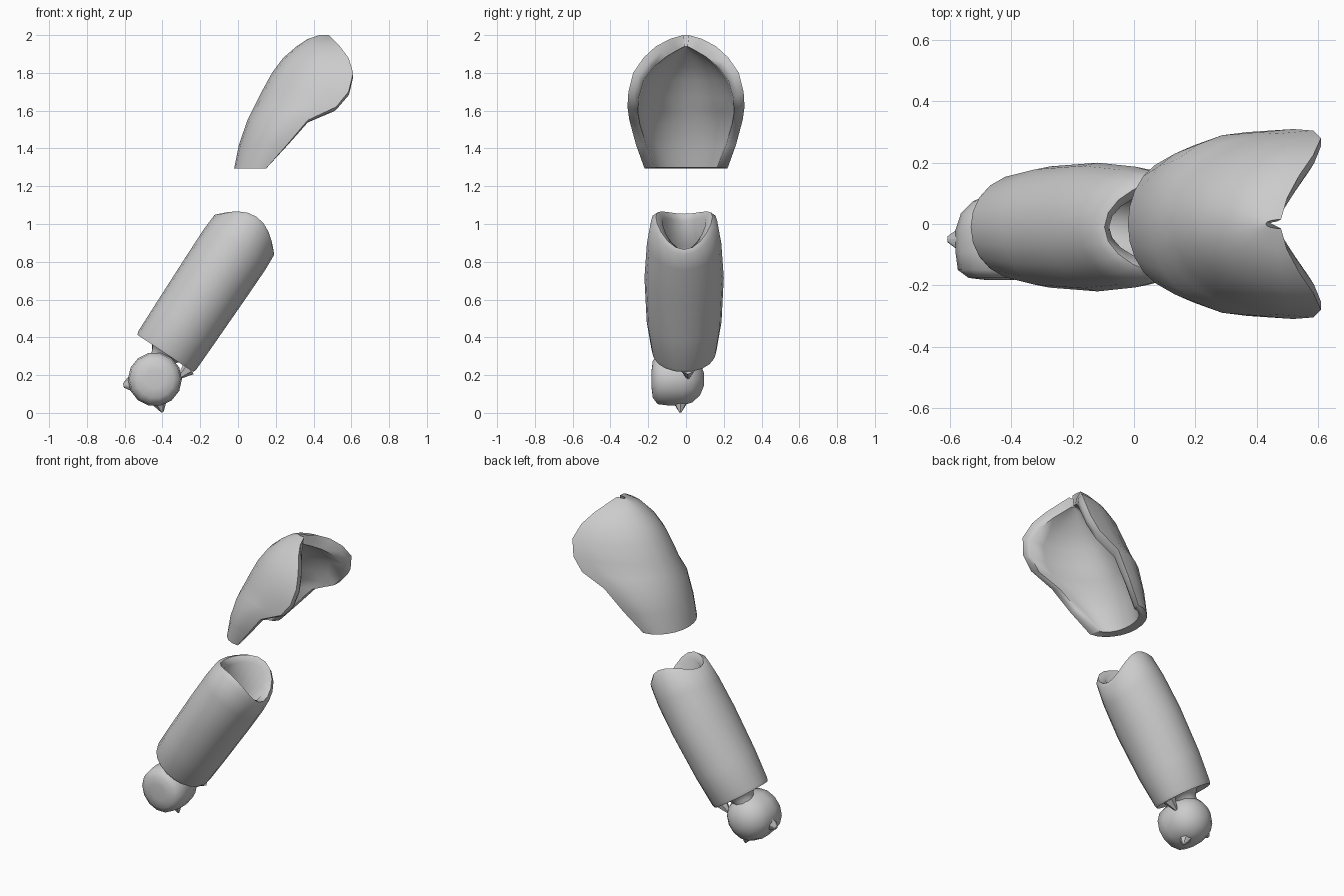
import bpy, bmesh, math
from mathutils import Vector

if "Cube" in bpy.data.objects:
    bpy.data.objects.remove(bpy.data.objects["Cube"])


def loft(name, rings, angle=50):
    """Skin closed loops of equal length and cap both ends."""
    bm = bmesh.new()
    loops = [[bm.verts.new(p) for p in r] for r in rings]
    n = len(loops[0])
    for a, b in zip(loops, loops[1:]):
        for i in range(n):
            j = (i + 1) % n
            bm.faces.new((a[i], a[j], b[j], b[i]))
    bm.faces.new(loops[0][::-1])
    bm.faces.new(loops[-1])
    bmesh.ops.recalc_face_normals(bm, faces=bm.faces)
    me = bpy.data.meshes.new(name)
    bm.to_mesh(me)
    bm.free()
    ob = bpy.data.objects.new(name, me)
    bpy.context.collection.objects.link(ob)
    bpy.ops.object.select_all(action='DESELECT')
    ob.select_set(True)
    bpy.context.view_layer.objects.active = ob
    bpy.ops.object.shade_smooth_by_angle(angle=math.radians(angle))
    return ob


# Shoulder shell: U-shaped rows, open towards +x (z, back x, edge x, half width)
rows = [(1.295, -.02, .15, .22), (1.42, .005, .26, .265), (1.55, .05, .37, .30),
        (1.62, .085, .52, .31), (1.70, .125, .585, .305), (1.80, .18, .61, .28),
        (1.88, .24, .585, .225), (1.94, .31, .54, .16), (1.98, .37, .50, .085),
        (2.0, .43, .48, .015)]
N = 12


def u_curve(z, back, edge, hw, top_z=None):
    pts = []
    for i in range(N + 1):
        t = (i / N * 2 - 1) * math.pi / 2
        pts.append(Vector((edge - (edge - back) * math.cos(t), hw * math.sin(t), z)))
    return pts


shell = []
for z, back, edge, hw in rows:
    outer = u_curve(z, back, edge, hw)
    zi = 1.3 + (z - 1.295) * .64 / .705
    th = min(.06, (edge - back) * .3)
    inner = u_curve(zi, back + th, edge - .015, max(hw - .055, hw * .5))
    # rounded lip points between outer and inner walls
    lip_r = (outer[-1] + inner[-1]) / 2 + Vector((.01, 0, 0)) * (z < 1.95)
    lip_l = (outer[0] + inner[0]) / 2 + Vector((.01, 0, 0)) * (z < 1.95)
    lip_r.x = min(lip_r.x, .61)
    lip_l.x = min(lip_l.x, .61)
    shell.append(outer + [lip_r] + inner[::-1] + [lip_l])
loft("shoulder_shell", shell, 65)

# Forearm sleeve: tilted tube, hollow top with two raised side lobes
axis = Vector((.555, 0, .832))
up = Vector((-.832, 0, .555))
base = Vector((-.385, -.01, .315))


def ring(s, a, b, lobe=0.0, n=20):
    pts = []
    for i in range(n):
        t = math.tau * i / n
        pts.append(base + axis * (s + lobe * math.sin(t) ** 2)
                   + up * a * math.cos(t) + Vector((0, b * math.sin(t), 0)))
    return pts


loft("forearm_sleeve", [
    ring(-.07, .06, .06), ring(-.03, .065, .065), ring(.01, .09, .09), ring(.02, .14, .13),
    ring(0, .178, .165), ring(.02, .184, .172), ring(.2, .188, .198), ring(.48, .193, .21),
    ring(.66, .195, .197, .04), ring(.755, .19, .175, .09), ring(.775, .17, .15, .095),
    ring(.75, .135, .115, .09), ring(.6, .125, .11, .03), ring(.4, .11, .10), ring(.35, .05, .05)], 60)

# Hand: rounded fist lofted along y (y, radius)
hand = []
for y, r in [(-.182, .05), (-.176, .10), (-.15, .135), (-.09, .143), (-.02, .143),
             (.035, .125), (.075, .085), (.095, .035)]:
    hand.append([(-.44 + r * math.cos(math.tau * i / 14), y,
                  .178 + r * math.sin(math.tau * i / 14)) for i in range(14)])
loft("hand", hand, 60)


def spike(name, root, tip, r):
    root, tip = Vector(root), Vector(tip)
    d = (tip - root).normalized()
    e = d.cross(Vector((0, 1, 0))).normalized()
    f = d.cross(e)

    def circle(c, k):
        return [c + (e * math.cos(math.tau * i / 6) + f * math.sin(math.tau * i / 6)) * k
                for i in range(6)]
    return loft(name, [circle(root, r), circle(tip, r * .12)])


# Knuckle, fingertip and wrist points
spike("knuckle", (-.50, -.05, .17), (-.607, -.05, .145), .095)
spike("fingertip", (-.42, -.03, .07), (-.40, -.03, .003), .05)
spike("wrist_tab", (-.26, .01, .235), (-.32, .01, .18), .04)
